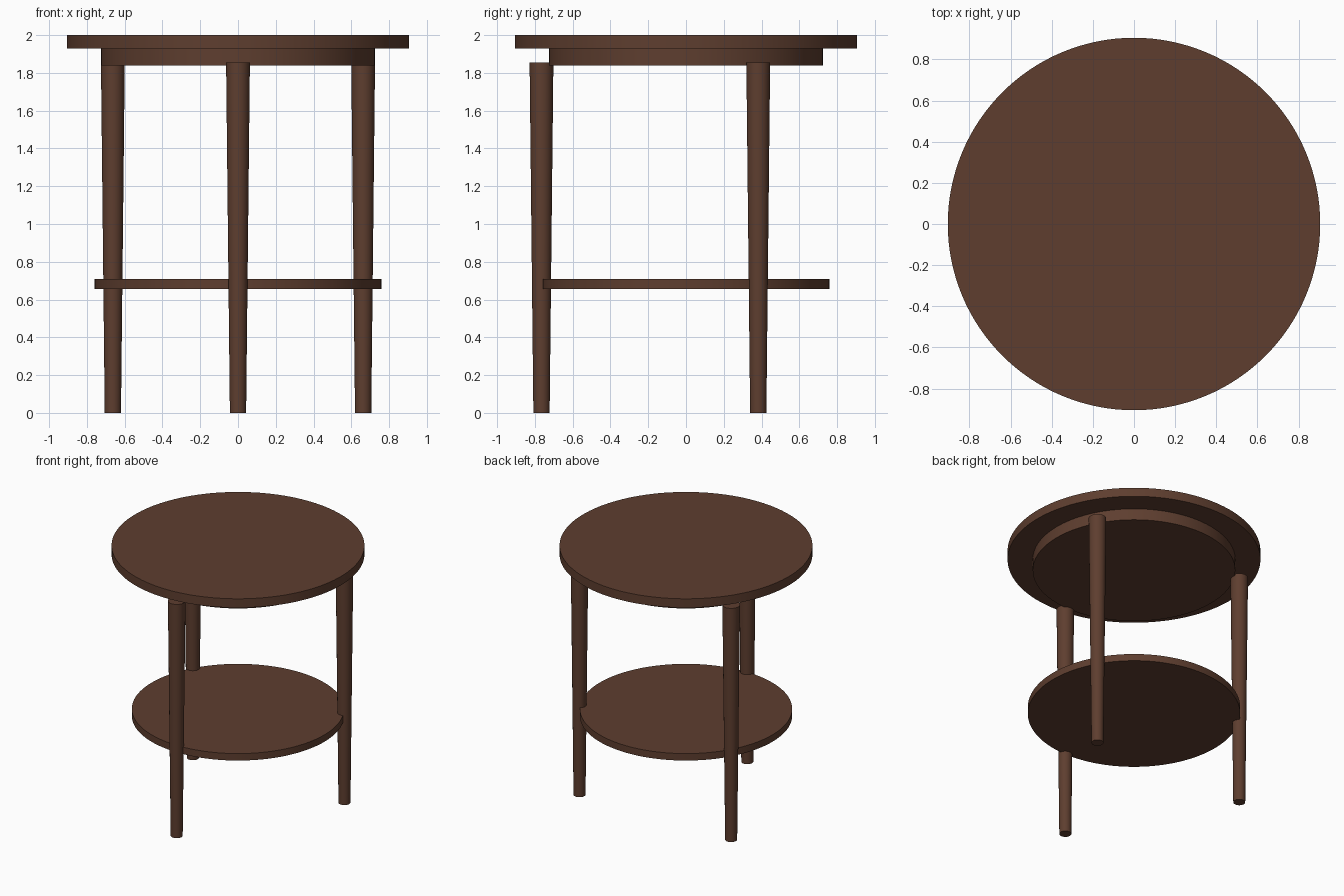
import bpy
from math import radians, sin, cos

cube = bpy.data.objects.get("Cube")
if cube:
    bpy.data.objects.remove(cube, do_unlink=True)

# Single dark wood colour
WOOD = (0.112, 0.048, 0.0284, 1.0)
wood = bpy.data.materials.new("dark_brown_wood")
wood.use_nodes = True
wood.diffuse_color = WOOD
wood.node_tree.nodes["Principled BSDF"].inputs["Base Color"].default_value = WOOD


def turned_part(name, bottom, top, r_bottom, r_top, sides, x=0, y=0):
    """Closed round part between two heights, optionally tapered."""
    bpy.ops.mesh.primitive_cone_add(
        vertices=sides, radius1=r_bottom, radius2=r_top, depth=top - bottom,
        location=(x, y, (bottom + top) / 2))
    part = bpy.context.object
    part.name = name
    part.data.materials.append(wood)
    bpy.ops.object.shade_smooth_by_angle(angle=radians(30))
    return part


# Round top, apron beneath it and lower shelf
turned_part("table_top", 1.93, 2.0, 0.905, 0.905, 128)
turned_part("apron", 1.84, 1.93, 0.725, 0.725, 128)
turned_part("lower_shelf", 0.655, 0.71, 0.76, 0.76, 128)

# Three tapered legs, evenly spaced around the table
LEG_RING = 0.765
for name, angle in (("front_leg", -90), ("back_left_leg", 30), ("back_right_leg", 150)):
    a = radians(angle)
    turned_part(name, 0, 1.855, 0.043, 0.063, 32, LEG_RING * cos(a), LEG_RING * sin(a))
